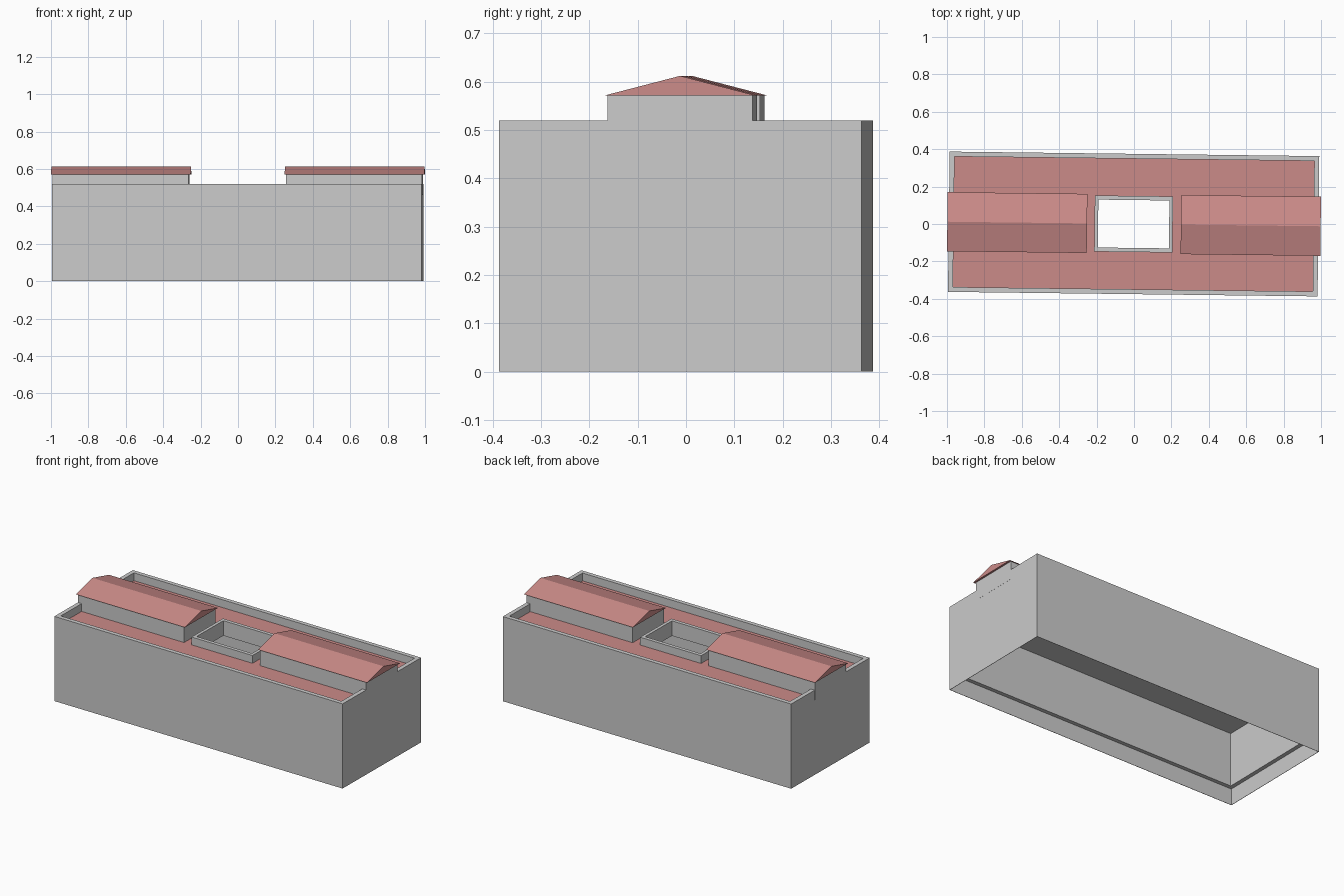
import bpy, bmesh
from mathutils import Matrix

if "Cube" in bpy.data.objects:
    bpy.data.objects.remove(bpy.data.objects["Cube"])

# The whole building sits slightly turned on the ground
TURN = Matrix.Rotation(-0.0122, 4, 'Z')
HX, HY = 0.988, 0.375          # outer wall half sizes
T = 0.026                      # wall thickness
CX = -0.002                    # small offset of the masonry

red = bpy.data.materials.new("red_roof")
red.diffuse_color = (0.60, 0.26, 0.25, 1)
red.use_nodes = True
red.node_tree.nodes["Principled BSDF"].inputs["Base Color"].default_value = red.diffuse_color


def finish(name, bm, mat=None):
    bmesh.ops.recalc_face_normals(bm, faces=bm.faces[:])
    bm.transform(TURN)
    me = bpy.data.meshes.new(name)
    bm.to_mesh(me)
    bm.free()
    ob = bpy.data.objects.new(name, me)
    bpy.context.collection.objects.link(ob)
    if mat:
        me.materials.append(mat)
    return ob


def frame(name, profile, mat=None):
    """Rectangular ring: profile of (half_x, half_y, z) swept round four corners."""
    bm = bmesh.new()
    loops = [[bm.verts.new((CX + sx * hx, sy * hy, z))
              for sx, sy in ((-1, -1), (1, -1), (1, 1), (-1, 1))]
             for hx, hy, z in profile]
    for a, b in zip(loops, loops[1:] + loops[:1]):
        for i in range(4):
            j = (i + 1) % 4
            bm.faces.new((a[i], a[j], b[j], b[i]))
    return finish(name, bm, mat)


def extrude_x(name, section, x0, x1, mat=None):
    """Prism: (y, z) section extruded along x."""
    bm = bmesh.new()
    face = bm.faces.new([bm.verts.new((x0, y, z)) for y, z in section])
    geo = bmesh.ops.extrude_face_region(bm, geom=[face])["geom"]
    bmesh.ops.translate(bm, vec=(x1 - x0, 0, 0),
                        verts=[v for v in geo if isinstance(v, bmesh.types.BMVert)])
    return finish(name, bm, mat)


# Outer walls with parapet, thin skirt below the inner ledge, open underneath
S = 0.002
frame("outer_walls", [(HX, HY, 0), (HX, HY, 0.52), (HX - T, HY - T, 0.52),
                      (HX - T, HY - T, 0.10), (HX - S, HY - S, 0.10), (HX - S, HY - S, 0)])

# Light well parapet, passing through the roof slab
WX, WY = 0.209, 0.150
IX, IY = 0.190, 0.128
frame("light_well", [(WX, WY, 0.428), (WX, WY, 0.52), (IX, IY, 0.52), (IX, IY, 0.428)])


# Roof slab and its red covering, between outer walls and light well
def deck(name, z0, z1, mat=None):
    ox, oy = HX - T, HY - T
    frame(name, [(ox, oy, z0), (ox, oy, z1), (WX, WY, z1), (WX, WY, z0)], mat)


deck("roof_slab", 0.428, 0.465)
deck("flat_roof", 0.465, 0.472, red)

# Two attic blocks with gabled roofs
for side, s in (("left", -1), ("right", 1)):
    extrude_x(side + "_attic", [(-0.15, 0.46), (0.15, 0.46), (0.15, 0.572), (-0.15, 0.572)],
              CX + s * 0.26, CX + s * (HX + 0.0005))
    extrude_x(side + "_gable_roof", [(-0.158, 0.571), (0.158, 0.571), (0, 0.612)],
              s * 0.251, s * 0.998, red)
